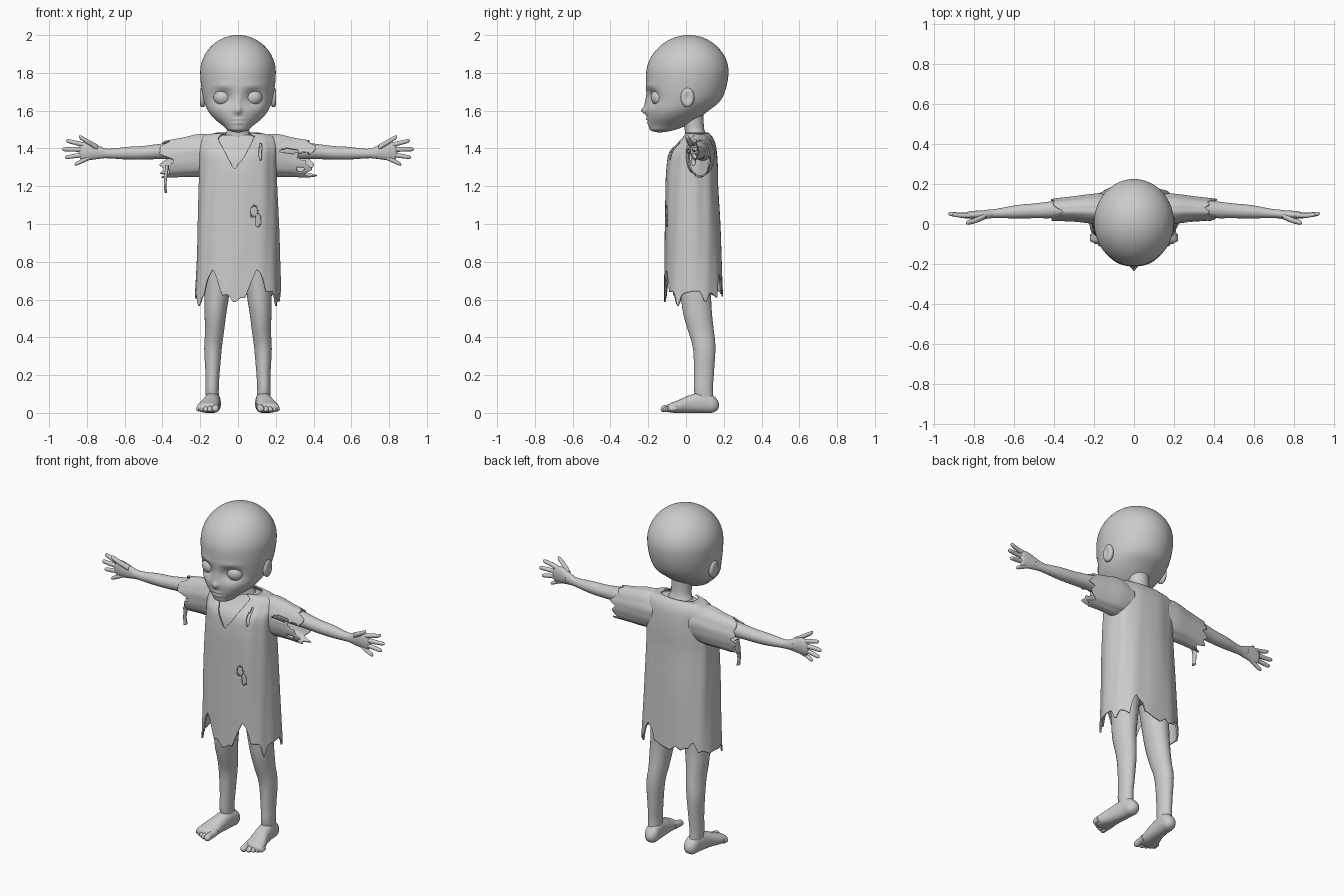
import bpy, bmesh, random
from math import sin, cos, pi, exp, sqrt

rng = random.Random(4)


def interp(st, t):
    """Smooth (Hermite) interpolation of stations (t, c1, c2, r1, r2)."""
    t = min(max(t, st[0][0]), st[-1][0])
    i = max(k for k in range(len(st) - 1) if st[k][0] <= t)
    a, b = st[i], st[i + 1]
    p, q = st[max(i - 1, 0)], st[min(i + 2, len(st) - 1)]
    h = b[0] - a[0]
    u = (t - a[0]) / h
    out = []
    for k in range(1, 5):
        ma = (b[k] - p[k]) / (b[0] - p[0]) * h
        mb = (q[k] - a[k]) / (q[0] - a[0]) * h
        out.append((2*u**3 - 3*u*u + 1) * a[k] + (u**3 - 2*u*u + u) * ma
                   + (3*u*u - 2*u**3) * b[k] + (u**3 - u*u) * mb)
    return out


def loft(name, axis, st, rings=24, sides=24, dome=(0, 0), s=1, power=2.0,
         lo=None, hi=None, fold=0.0, holes=(), cloth=False):
    """Skin elliptical sections along an axis; lo/hi give ragged ends per angle."""
    bm = bmesh.new()
    grid = []
    for i in range(rings + 1):
        u = i / rings
        if not cloth:
            u = (1 - cos(pi * u)) / 2
        row = []
        for j in range(sides):
            a = 2 * pi * j / sides - pi
            t0 = lo(a) if lo else st[0][0]
            t1 = hi(a) if hi else st[-1][0]
            t = t0 + (t1 - t0) * u
            c1, c2, r1, r2 = interp(st, t)
            f = 1 + fold * (sin(7*a + 2*t) + 0.7 * sin(12*a - 5*t) + 0.5 * sin(9*t + 3*a))
            for d, dist in ((dome[0], t - t0), (dome[1], t1 - t)):
                if d and dist < d:
                    f *= max(0.02, sqrt(max(0, 1 - ((d - dist) / d) ** 2)))
            ca, sa = cos(a), sin(a)
            p = c1 + r1 * f * (abs(ca) ** (2 / power)) * (1 if ca > 0 else -1)
            q = c2 + r2 * f * (abs(sa) ** (2 / power)) * (1 if sa > 0 else -1)
            x, y, z = {'x': (t, p, q), 'y': (p, t, q), 'z': (p, q, t)}[axis]
            row.append(bm.verts.new((x * s, y, z)))
        grid.append(row)
    for r0, r1 in zip(grid, grid[1:]):
        for j in range(sides):
            k = (j + 1) % sides
            bm.faces.new((r0[j], r0[k], r1[k], r1[j]))
    if not cloth:
        bm.faces.new(grid[0])
        bm.faces.new(grid[-1])
    bmesh.ops.recalc_face_normals(bm, faces=bm.faces)
    # tears on the front: (x, z, half width, half height, y limit)
    torn = [f for f in bm.faces for (hx, hz, w, h, yl) in holes
            for c in [f.calc_center_median()]
            if c.y < yl and ((c.x - hx) / w) ** 2 + ((c.z - hz) / h) ** 2 < 1]
    bmesh.ops.delete(bm, geom=list(set(torn)), context='FACES')
    return finish(name, bm, cloth)


def finish(name, bm, cloth=False):
    me = bpy.data.meshes.new(name)
    bm.to_mesh(me)
    bm.free()
    for p in me.polygons:
        p.use_smooth = True
    ob = bpy.data.objects.new(name, me)
    bpy.context.collection.objects.link(ob)
    if cloth:
        m = ob.modifiers.new("thickness", 'SOLIDIFY')
        m.thickness, m.offset = 0.008, 0
    return ob


def ball(name, loc, size, dent=0.0):
    bm = bmesh.new()
    bmesh.ops.create_uvsphere(bm, u_segments=32, v_segments=20, radius=1)
    for v in bm.verts:
        x, y, z = v.co
        if dent and x * loc[0] > 0:
            x *= 1 - dent * exp(-(y*y + z*z) / 0.3)
        v.co = (loc[0] + x * size[0], loc[1] + y * size[1], loc[2] + z * size[2])
    return finish(name, bm)


def teeth(n, amp):
    """Random jagged profile around the full turn."""
    h = [rng.uniform(-amp, amp) for _ in range(n)]

    def f(a):
        u = (a + pi) / (2 * pi) * n
        i = int(u)
        return h[i % n] + (h[(i + 1) % n] - h[i % n]) * (u - i)
    return f


# head: domed skull tapering to a small chin, then sculpted face
head = loft("head", 'z', [
    (1.485, 0, -.14, .045, .05), (1.52, 0, -.10, .08, .098), (1.56, 0, -.07, .128, .135),
    (1.60, 0, -.045, .160, .165), (1.65, 0, -.015, .180, .195), (1.72, 0, 0, .194, .212),
    (1.80, 0, .007, .2, .218), (2.0, 0, .015, .2, .21)], 72, 80, (.018, .2))
BUMPS = [  # x, z, width, height, push in y
    (.08, 1.67, .045, .038, .036), (-.08, 1.67, .045, .038, .036),
    (0, 1.60, .014, .018, -.026), (0, 1.64, .012, .035, -.010),
    (0, 1.553, .03, .007, -.008), (0, 1.535, .025, .006, -.006),
    (0, 1.545, .035, .004, .006), (.08, 1.73, .05, .015, -.006), (-.08, 1.73, .05, .015, -.006)]
for v in head.data.vertices:
    if v.co.y < -.04:
        x, z = v.co.x, v.co.z
        v.co.y += sum(d * exp(-((x - bx) / w) ** 2 - ((z - bz) / h) ** 2)
                      for bx, bz, w, h, d in BUMPS)

# neck and torso under the dress
loft("neck", 'z', [(1.38, 0, .06, .10, .07), (1.46, 0, .055, .075, .058),
                   (1.50, 0, .045, .058, .052), (1.62, 0, .03, .065, .06)])
DRESS = [(.50, 0, .043, .228, .158), (.60, 0, .042, .225, .152), (.80, 0, .038, .216, .147),
         (1.0, 0, .034, .210, .142), (1.2, 0, .030, .203, .135), (1.30, 0, .032, .2, .132),
         (1.38, 0, .037, .2, .122), (1.43, 0, .055, .198, .095), (1.465, 0, .06, .175, .072),
         (1.482, 0, .055, .10, .058)]
loft("torso", 'z', [(z - .012, x, y, a * .92, b * .92) for z, x, y, a, b in DRESS[2:]],
     32, 48, (.1, 0), power=2.5)

# ragged dress: notched hem, torn V neckline and a hole in the front
hem_teeth, neck_teeth = teeth(46, .025), teeth(60, .008)
NOTCHES = [(-2.14, .28, .12), (-1.2, .25, .14), (1.06, .22, .13), (2.3, .15, .05),
           (-.5, .12, -.05), (-2.65, .14, -.04), (-1.62, .08, -.03), (.35, .12, -.03)]


def hem(a):
    return .625 + hem_teeth(a) + sum(h * max(0, 1 - abs(a - c) / w) ** .7 for c, w, h in NOTCHES)


def neckline(a):
    d = abs(a + pi / 2 + .05)
    return 1.28 + .2 * min(1, d / .5) ** .8 + (neck_teeth(a) if d < .5 else 0)


loft("dress", 'z', DRESS, 90, 180, power=2.5, lo=hem, hi=neckline, fold=.009, cloth=True,
     holes=[(.085, 1.065, .02, .03, 0), (.108, 1.02, .016, .035, 0), (.12, 1.38, .008, .05, 0)])

for s, side in ((1, "left"), (-1, "right")):
    # eyes and ears
    ball(side + "_eye", (s * .08, -.138, 1.67), (.05, .048, .046))
    ball(side + "_ear", (s * .188, .008, 1.67), (.022, .036, .052), .6)

    # sleeve with frayed cuff
    cuff = teeth(22, .035)
    tears = [(.27, 1.385, .05, .014, .07), (.35, 1.36, .035, .02, .07),
             (.33, 1.29, .02, .012, .07)] if s > 0 else [(-.37, 1.33, .03, .015, .07)]
    loft(side + "_sleeve", 'x', [
        (.12, .07, 1.365, .075, .10), (.20, .075, 1.363, .072, .11),
        (.30, .075, 1.352, .060, .10), (.44, .07, 1.338, .05, .092)], 44, 72, s=s,
        hi=lambda a: .385 + cuff(a), fold=.012, holes=tears, cloth=True)

    # arm, palm, fingers and thumb
    loft(side + "_arm", 'x', [
        (.12, .085, 1.385, .055, .055), (.25, .085, 1.39, .05, .05), (.40, .072, 1.385, .043, .041),
        (.50, .066, 1.377, .037, .036), (.58, .062, 1.375, .034, .034),
        (.69, .053, 1.373, .023, .025), (.75, .05, 1.38, .020, .032)], s=s)
    loft(side + "_palm", 'x', [
        (.70, .052, 1.373, .021, .024), (.75, .047, 1.381, .022, .038),
        (.80, .045, 1.386, .021, .049), (.845, .046, 1.381, .015, .043)], s=s, dome=(0, .02))
    for name, x0, x1, y0, y1, z0, z1, r in (
            ("index", .80, .91, .045, .048, 1.415, 1.442, .0125),
            ("middle", .80, .932, .046, .052, 1.394, 1.396, .0125),
            ("ring", .80, .916, .046, .05, 1.370, 1.352, .012),
            ("little", .78, .865, .046, .04, 1.355, 1.314, .012),
            ("thumb", .745, .842, .04, .005, 1.405, 1.463, .014)):
        xm = (x0 + x1) / 2
        loft(f"{side}_{name}_digit", 'x', [
            (x0, y0, z0, r * 1.1, r * 1.15), (xm, (y0 + y1) / 2 - .004, (z0 + z1) / 2, r, r),
            (x1, y1, z1, r * .8, r * .85)], 14, 14, (0, .012), s)

    # leg
    loft(side + "_leg", 'z', [
        (.04, .133, .105, .034, .045), (.12, .137, .092, .035, .050), (.20, .135, .095, .037, .052),
        (.35, .132, .096, .047, .060), (.43, .124, .080, .050, .068), (.52, .120, .062, .057, .076),
        (.62, .112, .053, .065, .080), (.88, .098, .045, .085, .095)], 32, 28, s=s)

    # foot and toes
    loft(side + "_foot", 'y', [
        (-.10, .164, .025, .056, .022), (-.05, .158, .032, .056, .032), (.02, .143, .047, .046, .047),
        (.10, .133, .055, .041, .055), (.176, .128, .040, .040, .040)], 28, 28, (.02, .045), s, 2.3)
    for i, (x, r) in enumerate(((.120, .02), (.148, .016), (.171, .015), (.192, .014), (.212, .014))):
        loft(f"{side}_toe_{i + 1}", 'y', [
            (-.134 + .011 * i, x, r, r, r * .9), (-.10, x, r + .004, r * .9, r),
            (-.05, x - .005, r + .01, r * .9, r)], 14, 14, (.018, 0), s)

# hanging scrap of cloth on the right sleeve
loft("sleeve_scrap", 'z', [(1.165, -.382, .05, .007, .016), (1.21, -.386, .05, .007, .013),
                           (1.27, -.38, .055, .009, .022), (1.31, -.375, .06, .01, .025)], 12, 12)
